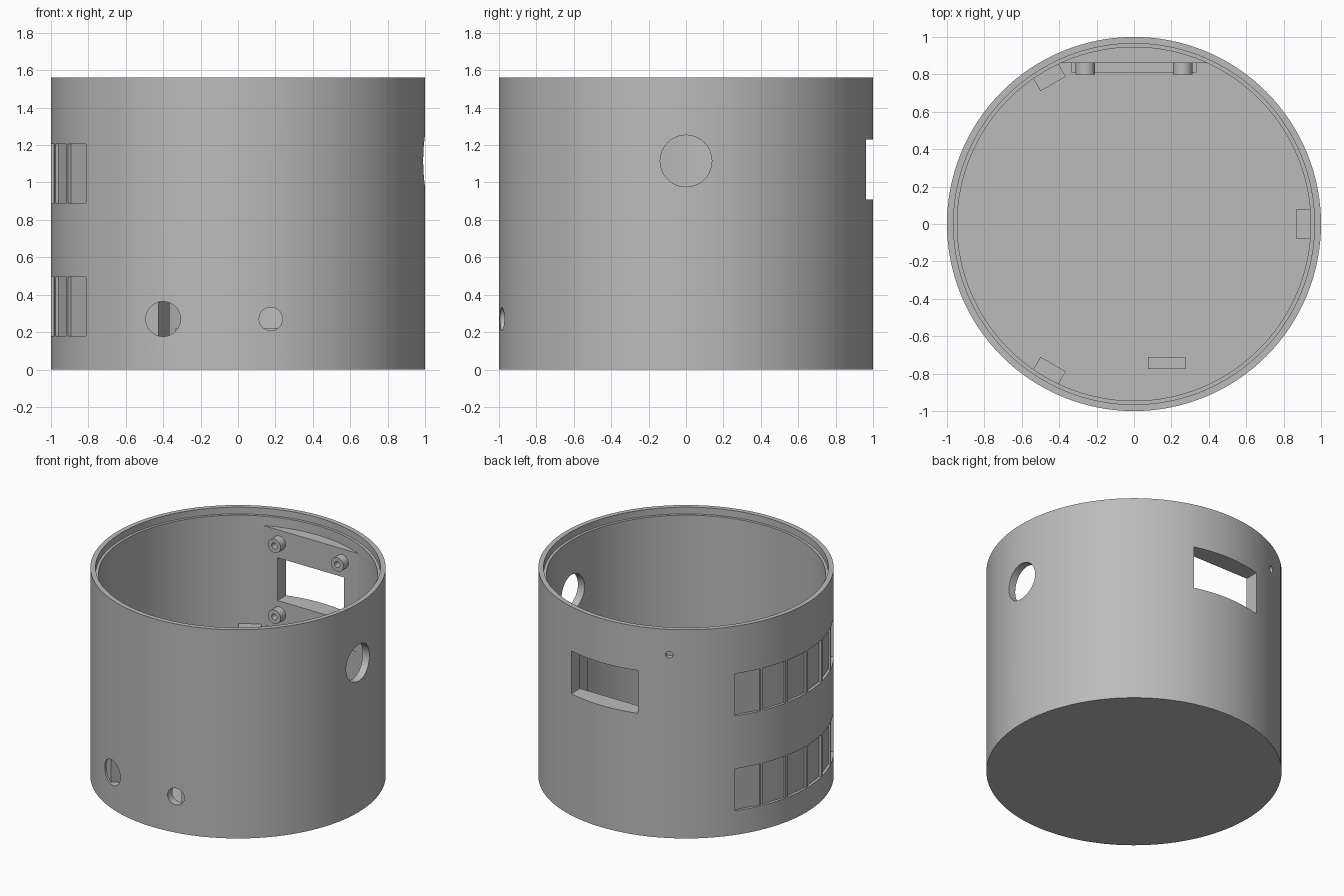
import bpy, bmesh
from math import sin, cos, pi, radians, asin
from mathutils import Matrix, Vector

old = bpy.data.objects.get("Cube")
if old:
    bpy.data.objects.remove(old, do_unlink=True)

grey = bpy.data.materials.new("plain_grey")
grey.use_nodes = True
COLOUR = (0.5, 0.5, 0.5, 1)
grey.diffuse_color = COLOUR
grey.node_tree.nodes["Principled BSDF"].inputs["Base Color"].default_value = COLOUR

H = 1.56          # body height
INNER = 0.945     # inner wall radius


def finish(bm, name):
    bmesh.ops.recalc_face_normals(bm, faces=bm.faces)
    mesh = bpy.data.meshes.new(name)
    bm.to_mesh(mesh)
    bm.free()
    mesh.materials.append(grey)
    ob = bpy.data.objects.new(name, mesh)
    bpy.context.collection.objects.link(ob)
    return ob


def smooth(ob):
    bpy.ops.object.select_all(action='DESELECT')
    ob.select_set(True)
    bpy.context.view_layer.objects.active = ob
    bpy.ops.object.shade_smooth_by_angle(angle=radians(30))


def box(name, lo, hi, turn=0):
    """Box between two corners, then turned about z."""
    lo, hi = Vector(lo), Vector(hi)
    bm = bmesh.new()
    m = (Matrix.Rotation(radians(turn), 4, 'Z') @ Matrix.Translation((lo + hi) / 2)
         @ Matrix.Diagonal((*(hi - lo), 1)))
    bmesh.ops.create_cube(bm, size=1, matrix=m)
    return finish(bm, name)


def rod(name, radius, angle, start, end, z, side=0):
    """Cylinder lying along the direction `angle`, shifted sideways."""
    bm = bmesh.new()
    m = (Matrix.Rotation(radians(angle), 4, 'Z')
         @ Matrix.Translation(((start + end) / 2, side, z))
         @ Matrix.Rotation(pi / 2, 4, 'Y'))
    bmesh.ops.create_cone(bm, cap_ends=True, segments=48, radius1=radius,
                          radius2=radius, depth=end - start, matrix=m)
    return finish(bm, name)


def lathe(name, profile, segments, place=Matrix()):
    """Closed solid turned about z; end points with radius 0 become caps."""
    bm = bmesh.new()
    rings = []
    for r, z in profile:
        if r == 0:
            rings.append([bm.verts.new((0, 0, z))] * segments)
        else:
            rings.append([bm.verts.new((r * cos(2 * pi * i / segments),
                                        r * sin(2 * pi * i / segments), z))
                          for i in range(segments)])
    for a, b in zip(rings, rings[1:]):
        for i in range(segments):
            j = (i + 1) % segments
            bm.faces.new(dict.fromkeys((a[i], a[j], b[j], b[i])))
    bm.transform(place)
    return finish(bm, name)


def cut(ob, cutters):
    """Subtract the cutters and bake the result."""
    for c in cutters:
        c.hide_render = True
        mod = ob.modifiers.new("cut", 'BOOLEAN')
        mod.operation = 'DIFFERENCE'
        mod.solver = 'EXACT'
        mod.object = c
    deps = bpy.context.evaluated_depsgraph_get()
    mesh = bpy.data.meshes.new_from_object(ob.evaluated_get(deps))
    ob.modifiers.clear()
    ob.data = mesh


# Round pot with floor and a stepped rim
body = lathe("body", [(0, 0), (1, 0), (1, H), (0.965, H), (0.965, H - 0.05),
                      (INNER, H - 0.05), (INNER, 0.06), (0, 0.06)], 128)

# Flat mounting pad filling the curve of the back wall
CHORD, R = 0.86, 0.957
start = asin(CHORD / R)
bm = bmesh.new()
steps = 24
arc = [start + (pi - 2 * start) * i / steps for i in range(steps + 1)]
base = bm.faces.new([bm.verts.new((R * cos(a), R * sin(a), 0.70)) for a in arc])
top = bmesh.ops.extrude_face_region(bm, geom=[base])
bmesh.ops.translate(bm, vec=(0, 0, 0.74),
                    verts=[v for v in top["geom"] if isinstance(v, bmesh.types.BMVert)])
pad = finish(bm, "mounting_pad")

# Openings: back window, two front holes, side hole, small blind hole
window = box("window_cutter", (-0.275, 0.7, 0.91), (0.275, 1.2, 1.23))
cutters = [
    rod("large_hole_cutter", 0.093, -90, 0.7, 1.2, 0.27, side=-0.40),
    rod("small_hole_cutter", 0.062, -90, 0.7, 1.2, 0.27, side=0.175),
    rod("side_hole_cutter", 0.138, 0, 0.8, 1.2, 1.115),
    rod("pin_hole_cutter", 0.025, 118.5, 0.96, 1.2, 1.37),
]

# Two bands of six shallow flat pockets
half = sin(radians(5.4))
for z in (0.18, 0.89):
    for k in range(6):
        cutters.append(box("pocket_cutter", (0.979, -half, z), (1.1, half, z + 0.315),
                           180 + 12.05 * (k - 2.5)))

cut(body, cutters + [window])
cut(pad, [window])
for c in cutters + [window]:
    bpy.data.objects.remove(c, do_unlink=True)
smooth(body)

# Hollow screw bosses on the pad
for x in (-0.26, 0.26):
    for z in (0.815, 1.345):
        place = Matrix.Translation((x, 0.87, z)) @ Matrix.Rotation(pi / 2, 4, 'X')
        boss = lathe("screw_boss", [(0, 0), (0.052, 0), (0.052, 0.07), (0.022, 0.07),
                                    (0.022, 0.012), (0, 0.012)], 32, place)
        smooth(boss)

# Three upright support ribs inside the wall
for turn in (0, 120, -120):
    box("support_rib", (0.865, -0.078, 0.03), (0.985, 0.078, 0.70), turn)

# Low floor ledges at the back and front
box("back_ledge", (-0.335, 0.81, 0.03), (0.335, 0.86, 0.22))
box("front_ledge", (0.075, -0.775, 0.03), (0.275, -0.71, 0.20))
